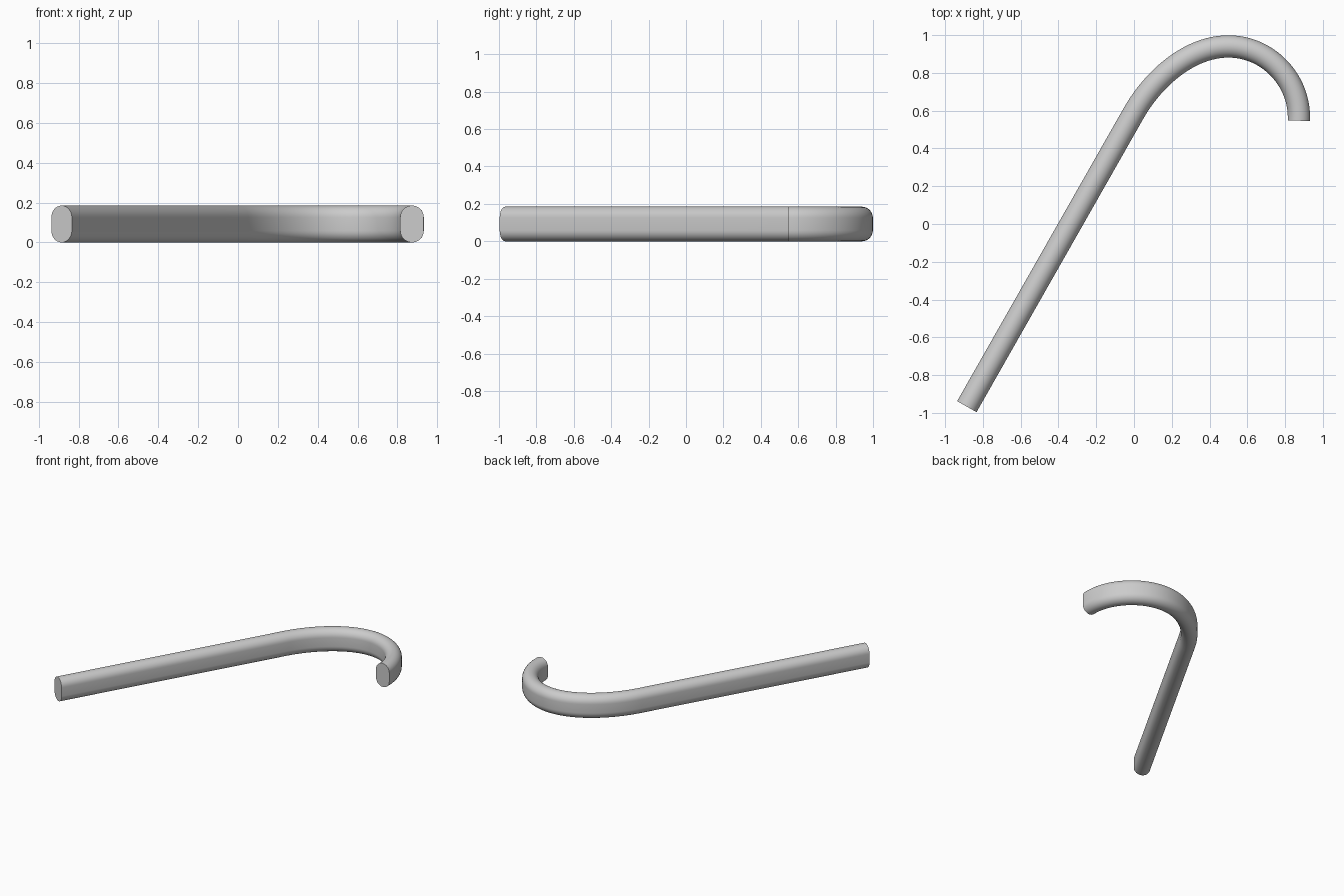
import bpy, bmesh, math
from mathutils import Vector
from mathutils.geometry import interpolate_bezier

if "Cube" in bpy.data.objects:
    bpy.data.objects.remove(bpy.data.objects["Cube"])

HALF_W, HEIGHT = 0.059, 0.185

# Centre line: long straight shaft, then a hooked handle
start = Vector((-0.885, -0.967, 0))
bend = Vector((0.0, 0.59, 0))
crown = Vector((0.5, 0.94, 0))
tip = Vector((0.873, 0.547, 0))
path = [start.lerp(bend, i / 6) for i in range(6)]
path += interpolate_bezier(bend, Vector((0.1, 0.765, 0)), Vector((0.29, 0.94, 0)), crown, 25)[:-1]
path += interpolate_bezier(crown, Vector((0.71, 0.94, 0)), Vector((0.882, 0.76, 0)), tip, 29)

# Cross-section: upright slot with rounded top and bottom
profile = []
for k in range(2):
    cz = HEIGHT - HALF_W if k == 0 else HALF_W
    for i in range(17):
        a = math.pi * (k + i / 16)
        profile.append((HALF_W * math.cos(a), cz + HALF_W * math.sin(a)))

# Sweep the section along the path and cap both ends
bm = bmesh.new()
rings = []
for i, p in enumerate(path):
    t = (path[min(i + 1, len(path) - 1)] - path[max(i - 1, 0)]).normalized()
    if i == len(path) - 1:
        t = Vector((-0.04, -1, 0)).normalized()
    side = Vector((t.y, -t.x, 0))
    rings.append([bm.verts.new(p + side * u + Vector((0, 0, z))) for u, z in profile])
n = len(profile)
for a, b in zip(rings, rings[1:]):
    for j in range(n):
        bm.faces.new((a[j], a[(j + 1) % n], b[(j + 1) % n], b[j]))
bm.faces.new(rings[0])
bm.faces.new(rings[-1][::-1])
bmesh.ops.recalc_face_normals(bm, faces=bm.faces[:])

mesh = bpy.data.meshes.new("hooked_cane")
bm.to_mesh(mesh)
bm.free()
cane = bpy.data.objects.new("hooked_cane", mesh)
bpy.context.collection.objects.link(cane)

# Smooth sides, crisp end caps
bpy.context.view_layer.objects.active = cane
cane.select_set(True)
bpy.ops.object.shade_smooth_by_angle(angle=math.radians(40))
